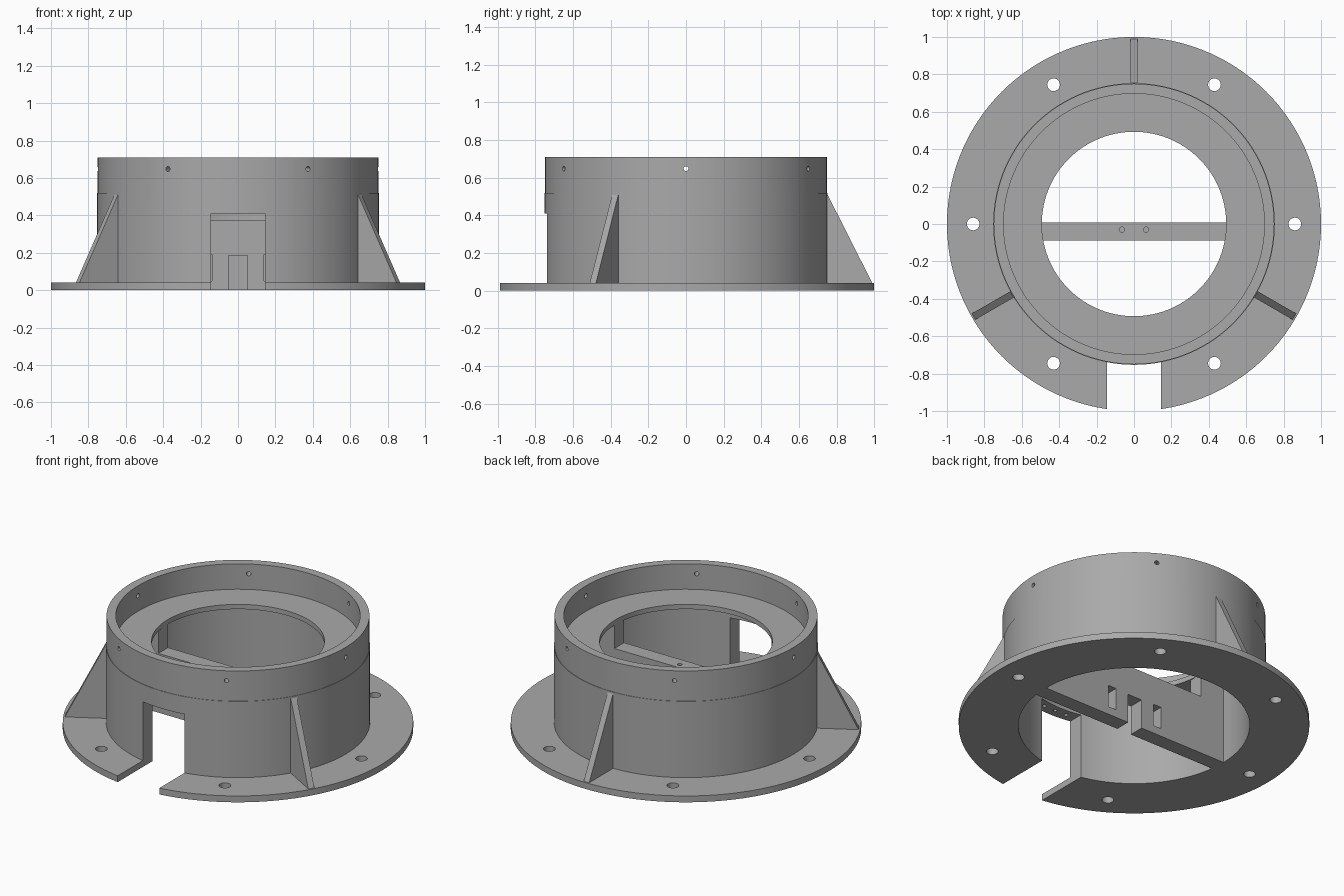
import bpy, bmesh
from math import radians, cos, sin, pi
from mathutils import Matrix, Vector

if "Cube" in bpy.data.objects:
    bpy.data.objects.remove(bpy.data.objects["Cube"], do_unlink=True)

grey = bpy.data.materials.new("plain_grey")
grey.use_nodes = True
colour = (0.40, 0.40, 0.40, 1)
grey.diffuse_color = colour
grey.node_tree.nodes["Principled BSDF"].inputs["Base Color"].default_value = colour


def make(name, bm):
    bmesh.ops.recalc_face_normals(bm, faces=bm.faces)
    mesh = bpy.data.meshes.new(name)
    bm.to_mesh(mesh)
    bm.free()
    mesh.materials.append(grey)
    ob = bpy.data.objects.new(name, mesh)
    bpy.context.collection.objects.link(ob)
    return ob


def lathe(name, profile, steps=120):
    bm = bmesh.new()
    verts = [bm.verts.new((r, 0, z)) for r, z in profile]
    edges = [bm.edges.new((v, verts[i - 1])) for i, v in enumerate(verts)]
    bmesh.ops.spin(bm, geom=verts + edges, cent=(0, 0, 0), axis=(0, 0, 1),
                   angle=2 * pi, steps=steps)
    bmesh.ops.remove_doubles(bm, verts=bm.verts, dist=1e-4)
    return make(name, bm)


def add_box(bm, x, y, z):
    lo, hi = Vector((x[0], y[0], z[0])), Vector((x[1], y[1], z[1]))
    bmesh.ops.create_cube(bm, size=1, matrix=Matrix.Translation((lo + hi) / 2)
                          @ Matrix.Diagonal((*(hi - lo), 1)))


def add_rod(bm, centre, radius, depth, turn=Matrix(), sides=24):
    bmesh.ops.create_cone(bm, cap_ends=True, segments=sides, radius1=radius, radius2=radius,
                          depth=depth, matrix=Matrix.Translation(centre) @ turn)


def cut(ob, bm):
    cutter = make("cutter", bm)
    cutter.hide_render = True
    mod = ob.modifiers.new("cut", "BOOLEAN")
    mod.operation, mod.solver, mod.object = "DIFFERENCE", "EXACT", cutter
    bpy.context.view_layer.objects.active = ob
    bpy.ops.object.modifier_apply(modifier=mod.name)
    bpy.data.objects.remove(cutter, do_unlink=True)


# Flanged body with front notch, bolt holes and small holes in the notch roof
body = lathe("flanged_body", [(.66, 0), (1, 0), (1, .04), (.753, .04), (.753, .52), (.66, .52)])
bm = bmesh.new()
add_box(bm, (-.145, .145), (-1.1, -.5), (-.1, .41))
for i in range(6):
    a = radians(60 * i)
    add_rod(bm, (.86 * cos(a), .86 * sin(a), .02), .034, .2)
cut(body, bm)
bm = bmesh.new()
for x in (-.08, 0, .08):
    add_rod(bm, (x, -.7, .41), .012, .1, sides=12)
cut(body, bm)

# Upper cup with a holed floor and radial screw holes
cup = lathe("upper_cup", [(.493, .52), (.75, .52), (.75, .71), (.697, .71), (.697, .55), (.493, .55)])
bm = bmesh.new()
for i in range(6):
    a = radians(60 * i)
    turn = Matrix.Rotation(a, 4, "Z") @ Matrix.Rotation(pi / 2, 4, "Y")
    add_rod(bm, (.72 * cos(a), .72 * sin(a), .648), .013, .2, turn, 16)
cut(cup, bm)

# Cross wall with open top, central slot, side windows and two top holes
bm = bmesh.new()
add_box(bm, (-.665, .665), (-.088, .008), (0, .52))
wall = make("cross_wall", bm)
bm = bmesh.new()
add_box(bm, (-.493, .493), (-.3, .3), (.373, .7))
add_box(bm, (-.05, .05), (-.3, .3), (-.1, .185))
for s in (-1, 1):
    add_box(bm, sorted((s * .14, s * .195)), (-.3, .3), (.05, .19))
cut(wall, bm)
bm = bmesh.new()
for s in (-1, 1):
    add_rod(bm, (s * .065, -.03, .37), .014, .2)
cut(wall, bm)

# Three triangular gussets around the body
for label, angle in (("back", 90), ("right", 210), ("left", 330)):
    bm = bmesh.new()
    side = [bm.verts.new((r, -.019, z)) for r, z in ((.735, .03), (.995, .03), (.99, .04), (.75, .515), (.735, .515))]
    face = bm.faces.new(side)
    ext = bmesh.ops.extrude_face_region(bm, geom=[face])
    bmesh.ops.translate(bm, vec=(0, .038, 0), verts=[v for v in ext["geom"] if isinstance(v, bmesh.types.BMVert)])
    bmesh.ops.rotate(bm, cent=(0, 0, 0), matrix=Matrix.Rotation(radians(angle), 3, "Z"), verts=bm.verts)
    make(label + "_gusset", bm)

# Smooth the round walls, keep edges sharp
bpy.ops.object.select_all(action="DESELECT")
for ob in (body, cup):
    ob.select_set(True)
    bpy.context.view_layer.objects.active = ob
bpy.ops.object.shade_smooth_by_angle(angle=radians(30))
